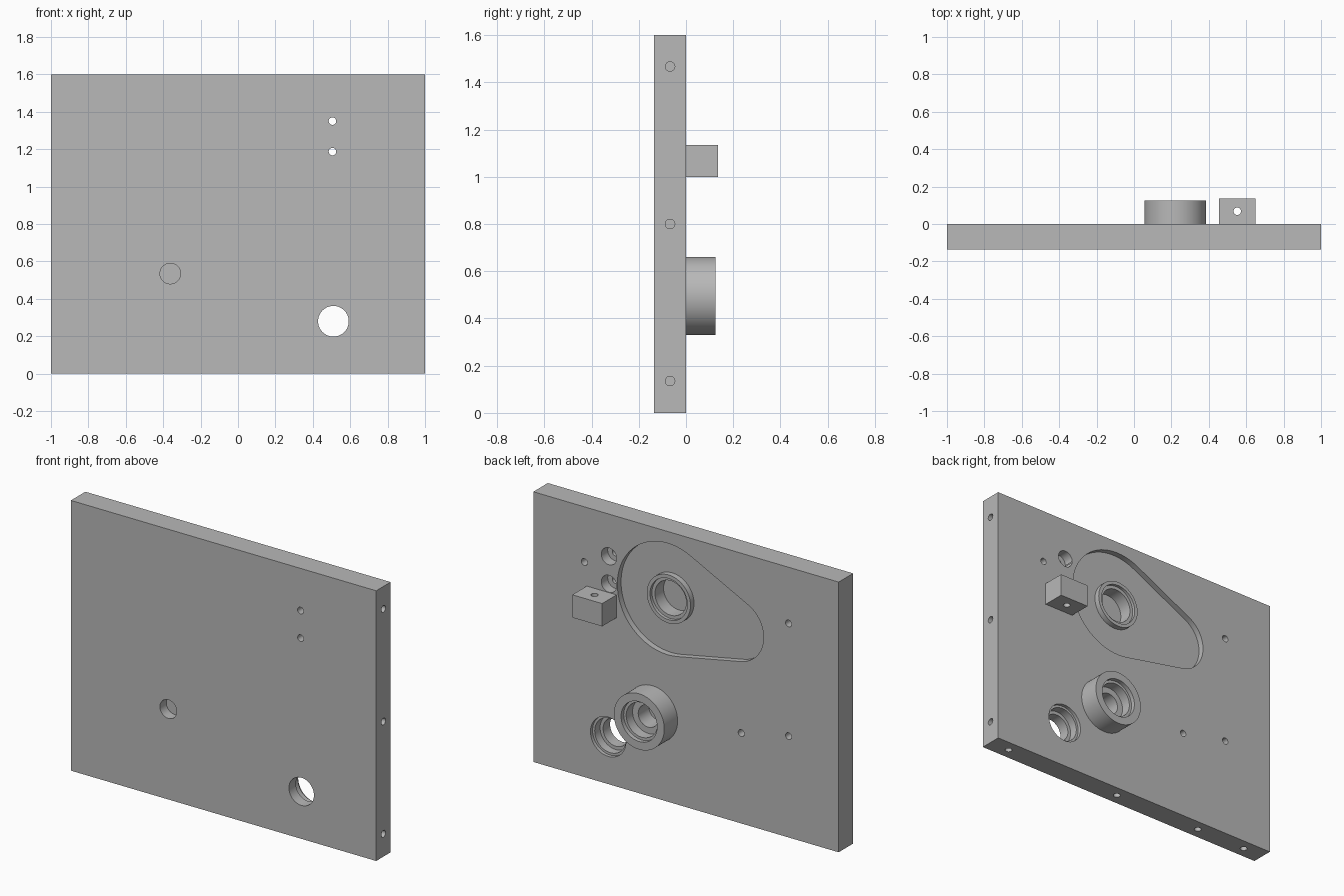
import bpy, bmesh, math
from mathutils import Vector

cube = bpy.data.objects.get("Cube")
if cube:
    bpy.data.objects.remove(cube, do_unlink=True)

THICK = 0.135
MID = -THICK / 2

grey = bpy.data.materials.new("machined_grey")
grey.use_nodes = True
grey.diffuse_color = (0.48, 0.48, 0.48, 1)
grey.node_tree.nodes["Principled BSDF"].inputs["Base Color"].default_value = (0.48, 0.48, 0.48, 1)


def box(name, low, high):
    low, high = Vector(low), Vector(high)
    bpy.ops.mesh.primitive_cube_add(size=1, location=(low + high) / 2)
    ob = bpy.context.object
    ob.name = name
    ob.scale = high - low
    bpy.ops.object.transform_apply(location=True, rotation=True, scale=True)
    return ob


def rod(start, end, radius, sides=64):
    """Cylinder between two points."""
    start, end = Vector(start), Vector(end)
    axis = end - start
    bpy.ops.mesh.primitive_cylinder_add(
        vertices=sides, radius=radius, depth=axis.length, location=(start + end) / 2,
        rotation=axis.to_track_quat('Z', 'Y').to_euler())
    bpy.ops.object.transform_apply(location=True, rotation=True, scale=True)
    return bpy.context.object


def combine(target, tool, operation='DIFFERENCE'):
    """Apply a boolean and discard the tool."""
    mod = target.modifiers.new("bool", 'BOOLEAN')
    mod.operation = operation
    mod.solver = 'EXACT'
    mod.object = tool
    bpy.context.view_layer.objects.active = target
    bpy.ops.object.modifier_apply(modifier=mod.name)
    bpy.data.objects.remove(tool, do_unlink=True)


def teardrop(big, big_r, small, small_r, y0, y1):
    """Prism around two circles joined by their tangents."""
    big, small = Vector(big), Vector(small)
    axis = small - big
    a = math.atan2(axis.y, axis.x)
    t = math.acos((big_r - small_r) / axis.length)
    bm = bmesh.new()
    ring = []
    for centre, r, a0, a1 in ((big, big_r, a + t, a + math.tau - t),
                              (small, small_r, a - t, a + t)):
        for i in range(41):
            k = a0 + (a1 - a0) * i / 40
            ring.append(bm.verts.new((centre.x + r * math.cos(k), y0, centre.y + r * math.sin(k))))
    face = bm.faces.new(ring)
    out = bmesh.ops.extrude_face_region(bm, geom=[face])
    moved = [g for g in out["geom"] if isinstance(g, bmesh.types.BMVert)]
    bmesh.ops.translate(bm, verts=moved, vec=(0, y1 - y0, 0))
    bmesh.ops.recalc_face_normals(bm, faces=bm.faces)
    mesh = bpy.data.meshes.new("pocket")
    bm.to_mesh(mesh)
    bm.free()
    ob = bpy.data.objects.new("pocket", mesh)
    bpy.context.collection.objects.link(ob)
    return ob


# Plate with the teardrop pocket in its back
plate = box("side_plate", (-1, -THICK, 0), (1, 0, 1.6))
combine(plate, teardrop((0.12, 1.2), 0.33, (-0.322, 1.14), 0.186, -0.035, 0.1))

# Round boss and the low bearing collar inside the pocket
boss, collar, opening = (0.22, 0.495), (0.115, 1.2), (0.51, 0.28)
combine(plate, rod((boss[0], -0.05, boss[1]), (boss[0], 0.125, boss[1]), 0.165, 96), 'UNION')
combine(plate, rod((collar[0], -0.06, collar[1]), (collar[0], -0.002, collar[1]), 0.143, 96), 'UNION')

# Stepped bores cut from the back: (radius, depth position)
bores = [
    (boss, ((0.118, 0.1), (0.102, 0.04), (0.065, -0.06))),
    (collar, ((0.122, -0.02), (0.102, -0.1))),
    (opening, ((0.116, -0.02), (0.102, -0.07), (0.082, -0.2))),
    ((0.505, 1.35), ((0.05, -0.06), (0.02, -0.2))),
    ((0.505, 1.187), ((0.05, -0.06), (0.02, -0.2))),
]
# Small blind holes in the back
for spot in ((0.666, 1.273), (-0.672, 1.267), (-0.672, 0.6), (-0.362, 0.535)):
    bores.append((spot, ((0.02, -0.05),)))
for (x, z), steps in bores:
    for radius, y in steps:
        combine(plate, rod((x, 0.2, z), (x, y, z), radius))

# Blind recess in the front
combine(plate, rod((-0.362, -0.2, 0.535), (-0.362, -0.075, 0.535), 0.055))

# Screw holes in the left side and in the bottom
for z in (0.135, 0.8, 1.467):
    combine(plate, rod((1.1, MID, z), (0.9, MID, z), 0.02, 32))
for x in (0.867, 0.07, -0.526, -0.864):
    combine(plate, rod((x, MID, -0.1), (x, MID, 0.1), 0.02, 32))

# Drilled block on the back
block = box("drilled_block", (0.455, 0, 1.0), (0.65, 0.135, 1.135))
combine(block, rod((0.552, 0.068, 0.9), (0.552, 0.068, 1.3), 0.02, 32))

# Colour and shading
for ob in (plate, block):
    ob.data.materials.clear()
    ob.data.materials.append(grey)
    bpy.ops.object.select_all(action='DESELECT')
    ob.select_set(True)
    bpy.context.view_layer.objects.active = ob
    bpy.ops.object.shade_smooth_by_angle(angle=math.radians(30))
